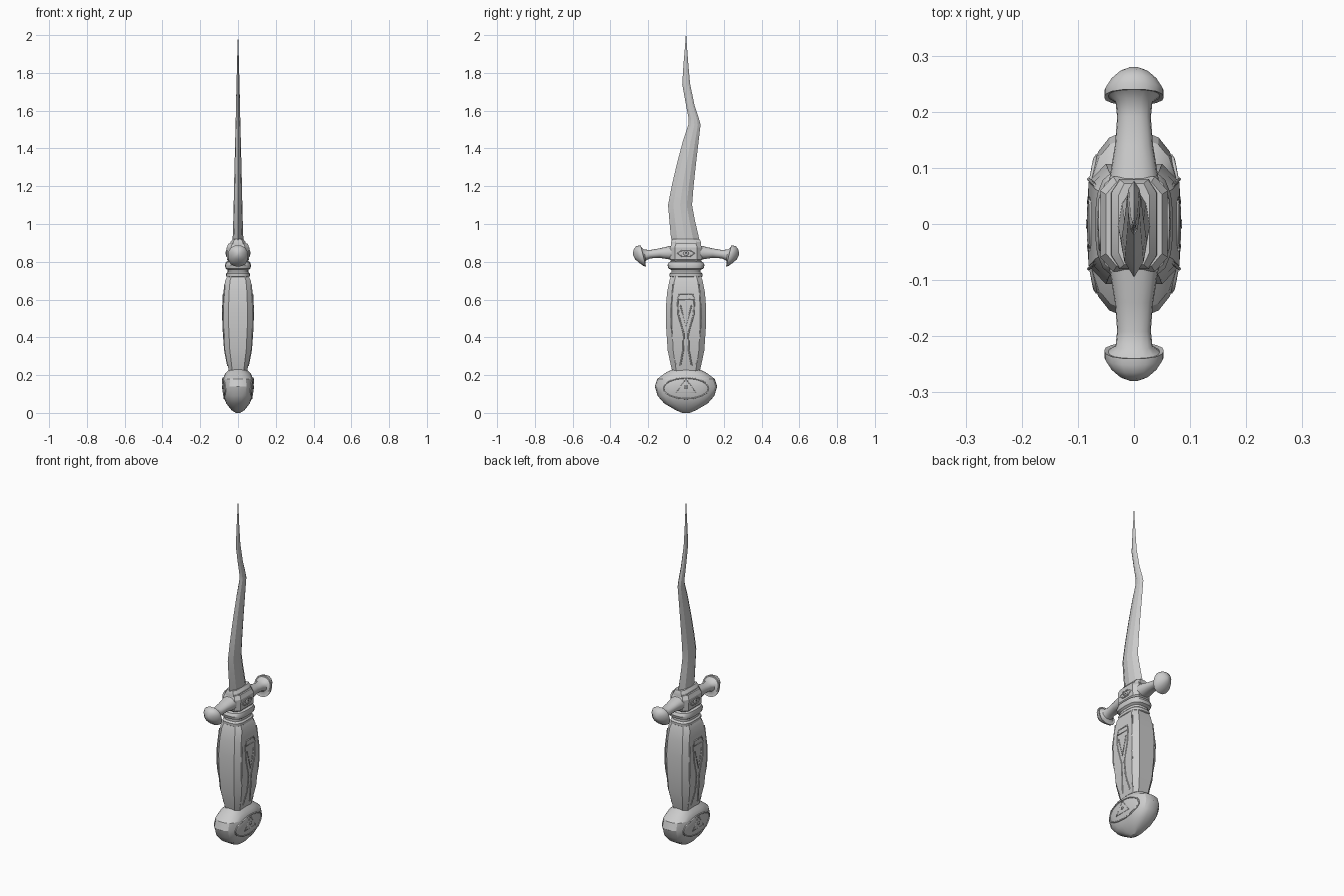
import bpy, bmesh
from math import cos, sin, pi, radians
from mathutils import Vector

if "Cube" in bpy.data.objects:
    bpy.data.objects.remove(bpy.data.objects["Cube"])


def smooth(obj, angle=30):
    bpy.ops.object.select_all(action='DESELECT')
    obj.select_set(True)
    bpy.context.view_layer.objects.active = obj
    bpy.ops.object.shade_smooth_by_angle(angle=radians(angle))


def loft(name, rings, angle=30):
    """Skin a list of equal-length point rings and cap both ends."""
    bm = bmesh.new()
    rows = [[bm.verts.new(p) for p in ring] for ring in rings]
    n = len(rows[0])
    for a, b in zip(rows, rows[1:]):
        for i in range(n):
            j = (i + 1) % n
            bm.faces.new((a[i], a[j], b[j], b[i]))
    bm.faces.new(rows[0])
    bm.faces.new(rows[-1])
    bmesh.ops.recalc_face_normals(bm, faces=bm.faces)
    mesh = bpy.data.meshes.new(name)
    bm.to_mesh(mesh)
    bm.free()
    obj = bpy.data.objects.new(name, mesh)
    bpy.context.collection.objects.link(obj)
    smooth(obj, angle)
    return obj


def superellipse(n, e):
    pts = []
    for i in range(n):
        c, s = cos(2 * pi * i / n), sin(2 * pi * i / n)
        k = (abs(c) ** e + abs(s) ** e) ** (-1 / e)
        pts.append((c * k, s * k))
    return pts


def upright(name, profile, shape, angle=30):
    """Loft along z; profile rows are (z, half x, half y)."""
    return loft(name, [[(u * hx, v * hy, z) for u, v in shape]
                       for z, hx, hy in profile], angle)


def surface_x(profile, y, z, e):
    """Half thickness of an upright part at a given y, z."""
    for (z0, x0, y0), (z1, x1, y1) in zip(profile, profile[1:]):
        if z0 <= z <= z1:
            t = (z - z0) / (z1 - z0)
            hx, hy = x0 + (x1 - x0) * t, y0 + (y1 - y0) * t
            return hx * max(0, 1 - abs(y / hy) ** e) ** (1 / e)
    return profile[-1][1]


def relief(name, pts, profile, e, closed=False, depth=0.004):
    """Raised line lying on both broad faces of a part."""
    curve = bpy.data.curves.new(name, 'CURVE')
    curve.dimensions = '3D'
    curve.bevel_depth = depth
    curve.bevel_resolution = 1
    for side in (-1, 1):
        sp = curve.splines.new('POLY')
        sp.points.add(len(pts) - 1)
        sp.use_cyclic_u = closed
        for p, (y, z) in zip(sp.points, pts):
            p.co = (side * surface_x(profile, y, z, e), y, z, 1)
    obj = bpy.data.objects.new(name, curve)
    bpy.context.collection.objects.link(obj)


def oval(cy, cz, ry, rz, n=24):
    return [(cy + ry * cos(2 * pi * i / n), cz + rz * sin(2 * pi * i / n))
            for i in range(n)]


octagon = [(1, -.7), (1, .7), (.62, 1), (-.62, 1),
           (-1, .7), (-1, -.7), (-.62, -1), (.62, -1)]

# Pommel: flattened rounded knob with an oval border and a triangle
pommel = [(0, .012, .02), (.015, .035, .055), (.05, .062, .115), (.09, .078, .15),
          (.14, .082, .165), (.18, .08, .152), (.208, .068, .115), (.23, .045, .075)]
upright("pommel", pommel, superellipse(24, 2.8), 25)
relief("pommel_oval", oval(0, .13, .12, .055), pommel, 2.8, True)
relief("pommel_triangle", [(-.05, .11), (.05, .11), (0, .18)], pommel, 2.8, True)
relief("pommel_stud", oval(0, .137, .006, .006, 8), pommel, 2.8, True)

# Grip: eight-sided swelling handle
grip = [(.22, .048, .072), (.25, .054, .08), (.33, .07, .097), (.45, .079, .105),
        (.55, .081, .107), (.64, .076, .1), (.70, .068, .088), (.725, .056, .078)]
upright("grip", grip, octagon, 20)

# Carved lines on the grip
for s in (-1, 1):
    relief("grip_ornament_side", [(s * .045, .6), (s * .04, .52), (s * .012, .42),
                                  (s * .015, .33), (s * .03, .25)], grip, 12)
    relief("grip_border", [(s * .07, .68), (s * .08, .55), (s * .078, .45),
                           (s * .055, .25)], grip, 12, depth=.003)
relief("grip_ornament_bar", [(-.045, .6), (.045, .6), (.035, .63), (-.035, .63)],
       grip, 12, True)
relief("grip_ornament_vee", [(-.03, .57), (0, .46), (.03, .57)], grip, 12)

# Stepped collar between grip and guard
collar = [(.715, .054, .075), (.722, .062, .086), (.737, .063, .087), (.745, .055, .077),
          (.757, .055, .077), (.765, .066, .093), (.782, .069, .098), (.798, .064, .09),
          (.806, .05, .075)]
upright("collar", collar, superellipse(24, 3.2), 35)

# Guard centre block
block = [(.795, .045, .07), (.812, .058, .085), (.875, .06, .085), (.897, .05, .075)]
upright("guard_block", block, octagon, 20)
relief("guard_eye", [(-.045, .845), (-.02, .86), (.02, .86), (.045, .845),
                     (.02, .828), (-.02, .828)], block, 12, True)
relief("guard_eye_stud", oval(0, .845, .01, .008, 8), block, 12, True, .006)

# Blade seat
upright("blade_seat", [(.89, .042, .08), (.905, .04, .079), (.92, .028, .072)], octagon)

# Guard arms with flared, slightly drooping ends: (y, z, half x, half height, tilt)
arm = [(.04, .85, .05, .042, 0), (.085, .848, .043, .036, 0), (.14, .846, .034, .025, 0),
       (.19, .84, .03, .022, 5), (.218, .836, .033, .03, 10), (.228, .833, .046, .048, 14),
       (.226, .831, .053, .058, 14), (.238, .832, .053, .056, 14), (.256, .837, .042, .045, 12),
       (.272, .84, .025, .028, 8), (.28, .842, .006, .008, 0)]
for s, side in ((1, "right"), (-1, "left")):
    rings = []
    for y, z, hx, hz, tilt in arm:
        a = radians(tilt)
        rings.append([(u * hx, s * (y + v * hz * sin(a)), z + v * hz * cos(a))
                      for u, v in superellipse(16, 2.4)])
    loft("guard_arm_" + side, rings, 40)

# Wavy blade: (z, back edge y, front edge y, half thickness)
blade = [(.89, -.07, .072, .029), (.93, -.08, .068, .028), (1.02, -.088, .047, .025),
         (1.10, -.095, .032, .023), (1.2, -.076, .04, .021), (1.32, -.048, .053, .018),
         (1.44, -.016, .067, .015), (1.525, .012, .077, .013), (1.56, .014, .068, .012),
         (1.63, 0, .045, .0105), (1.74, -.02, .022, .008), (1.85, -.013, .012, .005),
         (1.93, -.006, .006, .003), (2.0, -.001, .001, .0005)]
lens = [(0, 0), (.22, .75), (.5, 1), (.78, .75), (1, 0), (.78, -.75), (.5, -1), (.22, -.75)]
loft("blade", [[(v * t, a + (b - a) * u, z) for u, v in lens]
               for z, a, b, t in blade], 15)
